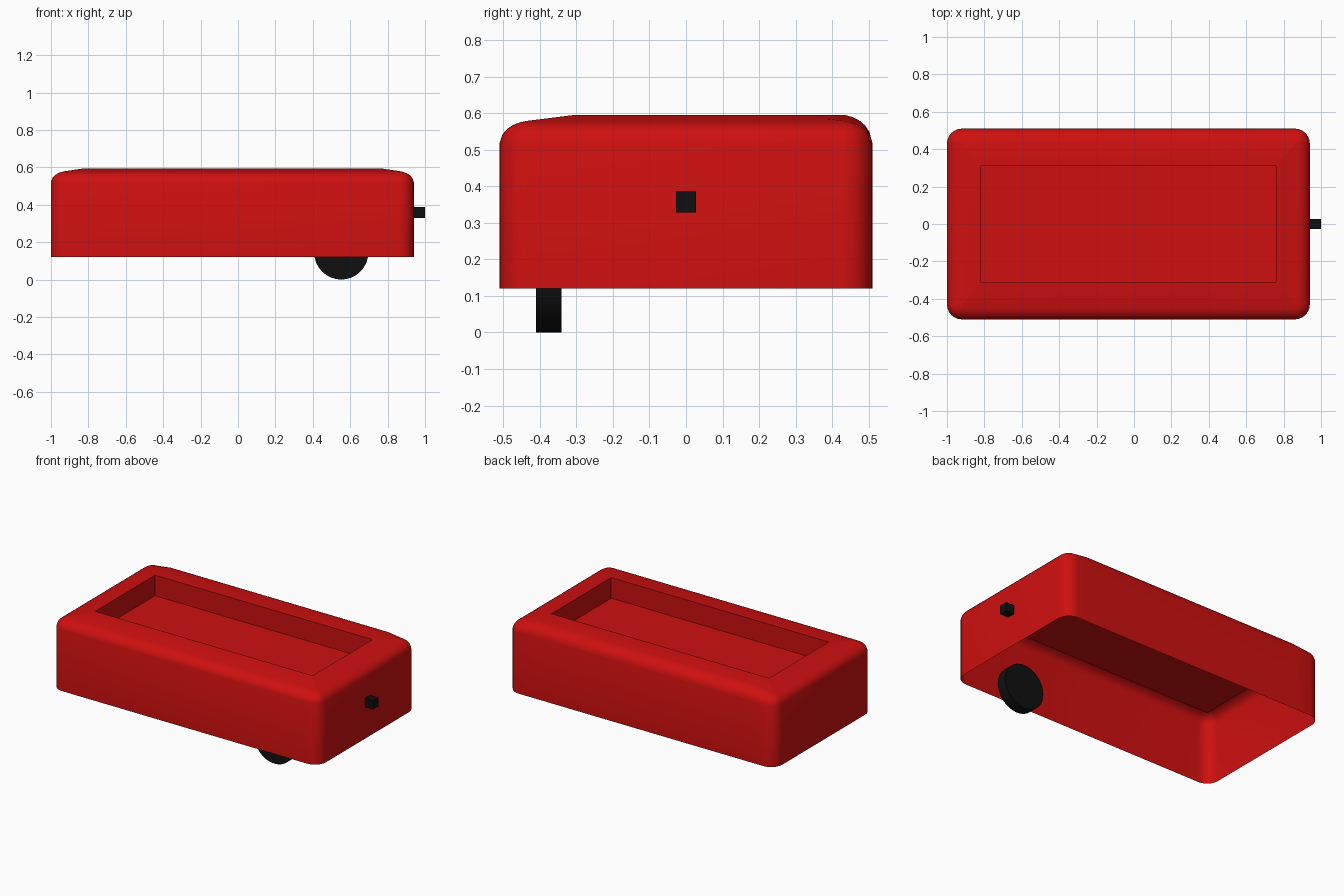
import bpy
import bmesh
from math import sin, cos, pi

cube = bpy.data.objects.get("Cube")
if cube:
    bpy.data.objects.remove(cube, do_unlink=True)


def material(name, colour):
    mat = bpy.data.materials.new(name)
    mat.use_nodes = True
    mat.diffuse_color = colour
    mat.node_tree.nodes["Principled BSDF"].inputs["Base Color"].default_value = colour
    return mat


red = material("red paint", (0.62, 0.005, 0.005, 1))
black = material("black rubber", (0.005, 0.005, 0.005, 1))


def finish(obj, name, mat):
    obj.name = name
    obj.data.materials.append(mat)
    bpy.ops.object.select_all(action="DESELECT")
    obj.select_set(True)
    bpy.context.view_layer.objects.active = obj
    bpy.ops.object.shade_smooth_by_angle(angle=pi / 5)


# Open-bottomed body shell, lofted through rounded rectangles
LEFT, RIGHT, HALF_Y = -1.0, 0.94, 0.51
BOTTOM, SHOULDER, TOP, FLOOR = 0.12, 0.52, 0.595, 0.46
REC_LEFT, REC_RIGHT, REC_Y = -0.82, 0.76, 0.31
RADIUS, STEPS = 0.08, 6


def outline(inset, z, z_back):
    """Rounded rectangle, counter-clockwise from the back right corner."""
    r = RADIUS - inset
    points = []
    for k, (sx, sy) in enumerate([(1, 1), (-1, 1), (-1, -1), (1, -1)]):
        cx = RIGHT - RADIUS if sx > 0 else LEFT + RADIUS
        cy = sy * (HALF_Y - RADIUS)
        for i in range(STEPS + 1):
            a = (k + i / STEPS) * pi / 2
            points.append((cx + r * cos(a), cy + r * sin(a), z))
        if k == 0:
            # The back edge keeps its full height between the recess ends
            for x in (REC_RIGHT, REC_LEFT):
                points.append((x, HALF_Y - inset, z_back))
    return points


def recess(z):
    """Recess rectangle with as many points as an outline."""
    n = STEPS + 1
    counts = [(REC_RIGHT, REC_Y, n + 1), (REC_LEFT, REC_Y, n + 1),
              (REC_LEFT, -REC_Y, n), (REC_RIGHT, -REC_Y, n)]
    return [(x, y, z) for x, y, count in counts for _ in range(count)]


loops = [outline(0, BOTTOM, BOTTOM)]
for inset, z in [(0, SHOULDER), (0.008, 0.543), (0.02, 0.557),
                 (0.036, 0.568), (0.055, 0.575), (0.073, 0.579)]:
    rise = (z - SHOULDER) * (TOP - SHOULDER) / (0.579 - SHOULDER)
    loops.append(outline(inset, z, SHOULDER + rise))
loops += [recess(TOP), recess(FLOOR)]

bm = bmesh.new()
rings = [[bm.verts.new(p) for p in loop] for loop in loops]
for low, high in zip(rings, rings[1:]):
    for i in range(len(low)):
        j = (i + 1) % len(low)
        bm.faces.new((low[i], low[j], high[j], high[i]))
bm.faces.new(rings[-1])
bmesh.ops.remove_doubles(bm, verts=bm.verts[:], dist=0.0005)
mesh = bpy.data.meshes.new("body")
bm.to_mesh(mesh)
bm.free()
body = bpy.data.objects.new("body", mesh)
bpy.context.collection.objects.link(body)
finish(body, "body", red)

# Single wheel under the front edge
bpy.ops.mesh.primitive_cylinder_add(vertices=32, radius=0.145, depth=0.07,
                                    location=(0.552, -0.376, 0.145),
                                    rotation=(pi / 2, 0, 0))
finish(bpy.context.object, "wheel", black)

# Square peg on the end wall
bpy.ops.mesh.primitive_cube_add(size=1, location=(0.97, 0, 0.358))
peg = bpy.context.object
peg.scale = (0.06, 0.054, 0.058)
finish(peg, "end_peg", black)
